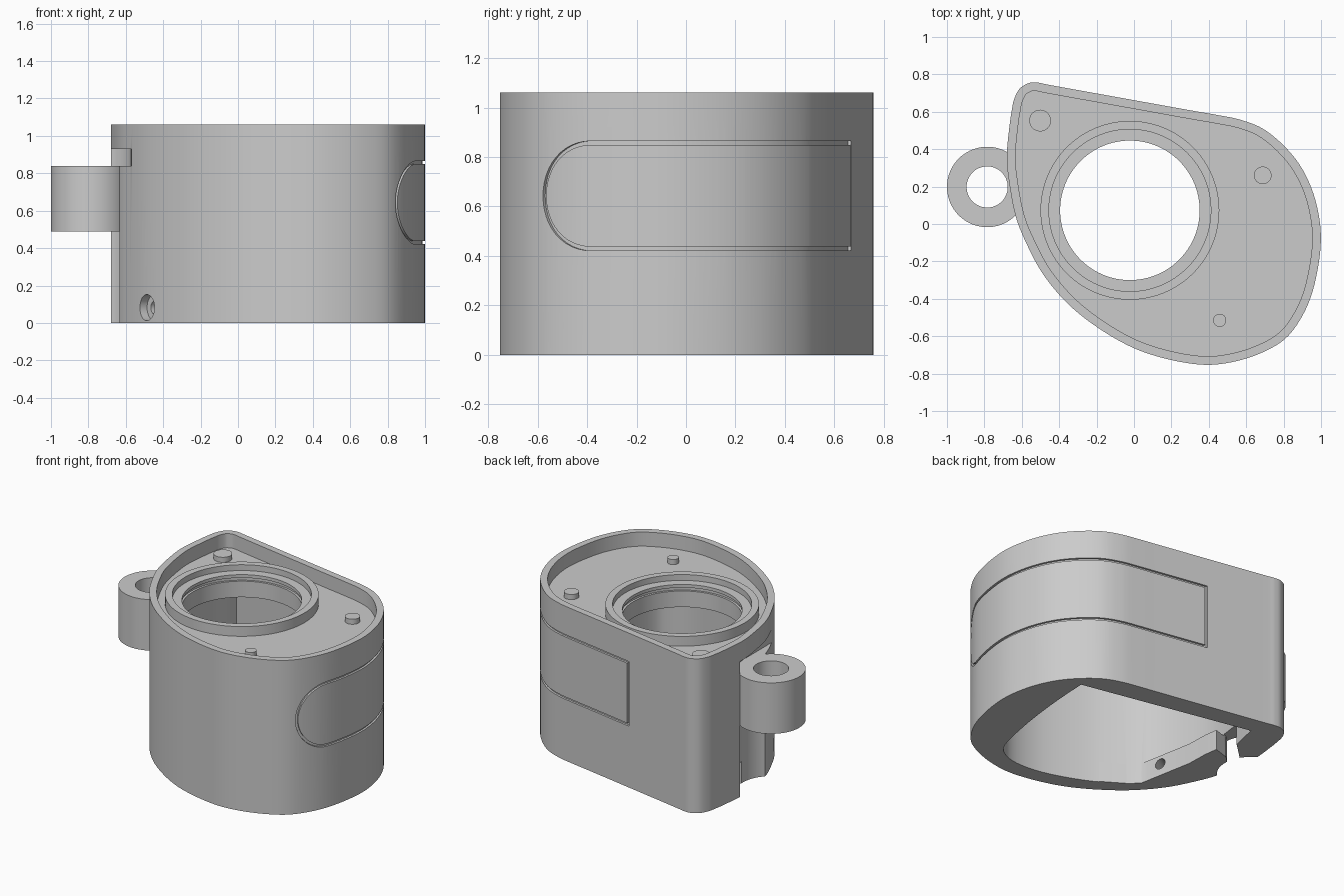
import bpy, bmesh, math
from mathutils import Vector

cube = bpy.data.objects.get("Cube")
if cube:
    bpy.data.objects.remove(cube, do_unlink=True)

grey = bpy.data.materials.new("light grey")
grey.use_nodes = True
COLOUR = (0.6, 0.6, 0.6, 1)
grey.diffuse_color = COLOUR
grey.node_tree.nodes["Principled BSDF"].inputs["Base Color"].default_value = COLOUR


def finish(name, bm):
    bmesh.ops.recalc_face_normals(bm, faces=bm.faces)
    mesh = bpy.data.meshes.new(name)
    bm.to_mesh(mesh)
    bm.free()
    mesh.materials.append(grey)
    ob = bpy.data.objects.new(name, mesh)
    bpy.context.scene.collection.objects.link(ob)
    return ob


def prism(name, points, low, high):
    bm = bmesh.new()
    bottom = [bm.verts.new((p[0], p[1], low)) for p in points]
    top = [bm.verts.new((p[0], p[1], high)) for p in points]
    bm.faces.new(bottom)
    bm.faces.new(top)
    n = len(points)
    for i in range(n):
        j = (i + 1) % n
        bm.faces.new((bottom[i], bottom[j], top[j], top[i]))
    return finish(name, bm)


def arc(x, y, r, first, last, n):
    turn = [math.radians(first + (last - first) * i / n) for i in range(n)]
    return [(x + r * math.cos(a), y + r * math.sin(a)) for a in turn]


def disc(name, x, y, r, low, high, n=72):
    return prism(name, arc(x, y, r, 0, 360, n), low, high)


def combine(ob, tool, operation="DIFFERENCE"):
    mod = ob.modifiers.new("combine", "BOOLEAN")
    mod.operation = operation
    mod.solver = "EXACT"
    mod.object = tool
    bpy.context.view_layer.update()
    graph = bpy.context.evaluated_depsgraph_get()
    mesh = bpy.data.meshes.new_from_object(ob.evaluated_get(graph))
    ob.modifiers.clear()
    ob.data = mesh
    bpy.data.objects.remove(tool, do_unlink=True)


def smooth(ob):
    bpy.ops.object.select_all(action="DESELECT")
    ob.select_set(True)
    bpy.context.view_layer.objects.active = ob
    bpy.ops.object.shade_smooth_by_angle(angle=math.radians(30))


def spline(coords, steps=6):
    knots = [Vector(p) for p in coords]
    out, n = [], len(knots)
    for i in range(n):
        a, b, c, d = (knots[(i + k) % n] for k in (-1, 0, 1, 2))
        for k in range(steps):
            t = k / steps
            out.append(b + (c - a) * t / 2 + (a * 2 - b * 5 + c * 4 - d) * t * t / 2
                       + (b * 3 - a - c * 3 + d) * t ** 3 / 2)
    return out


# Housing outline, anticlockwise from the back corner
OUTLINE = spline((
    (-.47, .747), (-.515, .756), (-.56, .754), (-.61, .725), (-.64, .67), (-.653, .61),
    (-.665, .53), (-.68, .37), (-.67, .24), (-.635, .05), (-.577, -.1), (-.485, -.27),
    (-.35, -.43), (-.185, -.56), (0, -.664), (.19, -.725), (.38, -.753), (.54, -.735),
    (.69, -.685), (.81, -.612), (.895, -.5), (.955, -.36), (.993, -.17), (.996, -.01),
    (.96, .16), (.893, .305), (.8, .42), (.688, .51), (.57, .557), (.45, .582),
    (.3, .608), (.05, .653), (-.2, .698), (-.4, .734)))
COUNT = len(OUTLINE)


def outward(i):
    t = (OUTLINE[(i + 1) % COUNT] - OUTLINE[i - 1]).normalized()
    return Vector((t.y, -t.x))


def offset(distance):
    return [OUTLINE[i] + outward(i) * distance for i in range(COUNT)]


TOP, FLOOR, ROOF = 1.06, 0.963, 0.835
BX, BY = -0.022, 0.073      # bore centre
LX, LY = -0.785, 0.198      # lug centre

body = prism("housing", OUTLINE, 0, TOP)
combine(body, prism("tray_cut", offset(-0.046), FLOOR, TOP + 0.1))

# Raised collar with an inner step and a fine groove round the bore
combine(body, disc("collar", BX, BY, 0.478, FLOOR - 0.04, 1.03, 96), "UNION")
combine(body, disc("step_cut", BX, BY, 0.433, 0.99, 1.2, 96))
combine(body, disc("bore_cut", BX, BY, 0.373, 0.5, 1.2, 96))
combine(body, disc("bore_groove_cut", BX, BY, 0.388, 0.945, 0.968, 96))

# Underside chamber: curved wall with sharp ends at a straight back wall
chamber = spline((
    (-.43, .8), (-.44, .61), (-.495, .35), (-.51, .1), (-.45, -.13), (-.33, -.33),
    (-.14, -.475), (.05, -.565), (.25, -.625), (.42, -.635), (.54, -.6), (.62, -.51),
    (.68, -.25), (.72, .05), (.74, .37), (.74, .6)))[6:-11]
combine(body, prism("chamber_cut", chamber, -0.1, ROOF))

# Low flat-faced boss inside the wall
boss = [(-.12, -.48), (-.33, -.35), (-.405, .05), (-.41, .2), (-.44, .42), (-.6, .42),
        (-.6, .1), (-.55, -.05), (-.45, -.25), (-.3, -.42), (-.14, -.52)]
combine(body, prism("inner_boss", boss, 0, 0.14), "UNION")

# Scallop beside the lug, clearance above it, and a slot through the boss
combine(body, disc("scallop_cut", LX, LY, 0.213, -0.1, 0.93))
combine(body, prism("clearance_cut", [(-.8, -.12), (-.57, -.12), (-.57, .2), (-.8, .2)], 0.84, 0.93))
combine(body, prism("slot_cut", [(-.4, .3), (-.53, .26), (-.62, .17), (-.64, .27), (-.44, .46)],
                    -0.1, 0.15))

# Stepped round hole through the lower wall
for radius, near, far in ((0.07, -0.16, 0.05), (0.035, 0, 0.3)):
    drill = disc("drill", 0, 0, radius, near, far, 32)
    drill.rotation_euler = (0, math.radians(90), math.radians(35))
    drill.location = (-0.487, -0.265, 0.082)
    combine(body, drill)

# Grooved panel border wrapped round the side
lengths = [0]
for i in range(1, COUNT):
    lengths.append(lengths[-1] + (OUTLINE[i] - OUTLINE[i - 1]).length)


def nearest(x, y):
    return min(range(COUNT), key=lambda i: (OUTLINE[i] - Vector((x, y))).length)


def wrap(s, z, out):
    i = max(k for k in range(COUNT - 1) if lengths[k] <= s)
    f = (s - lengths[i]) / (lengths[i + 1] - lengths[i])
    p = OUTLINE[i].lerp(OUTLINE[i + 1], f) + outward(i).lerp(outward(i + 1), f) * out
    return (p.x, p.y, z)


def panel_loop(inset):
    radius, mid = 0.222 - inset, 0.643
    start = lengths[nearest(.84, -.585)] + 0.222
    end = lengths[nearest(-.03, .667)] - inset
    bend = arc(start, mid, radius, 90, 270, 24)
    run = [start + (end - start) * k / 60 for k in range(61)]
    return bend + [(s, mid - radius) for s in run] + [(s, mid + radius) for s in run[:0:-1]]


bm = bmesh.new()
rings = []
for inset, out in ((0, 0.02), (0, -0.014), (0.016, -0.014), (0.016, 0.02)):
    rings.append([bm.verts.new(wrap(s, z, out)) for s, z in panel_loop(inset)])
for k in range(4):
    a, b = rings[k], rings[(k + 1) % 4]
    for i in range(len(a)):
        j = (i + 1) % len(a)
        bm.faces.new((a[i], a[j], b[j], b[i]))
combine(body, finish("groove_cut", bm))
smooth(body)

# Side lug
lug = disc("side_lug", LX, LY, 0.215, 0.49, 0.84)
combine(lug, disc("lug_hole_cut", LX, LY, 0.11, 0.4, 0.9, 48))
smooth(lug)

# Locating pins on the tray floor
for name, x, y, r in (("back_pin", -.502, .553, .058), ("left_pin", .688, .26, .047),
                      ("front_pin", .458, -.515, .035)):
    smooth(disc(name, x, y, r, FLOOR - 0.01, FLOOR + 0.035, 32))
